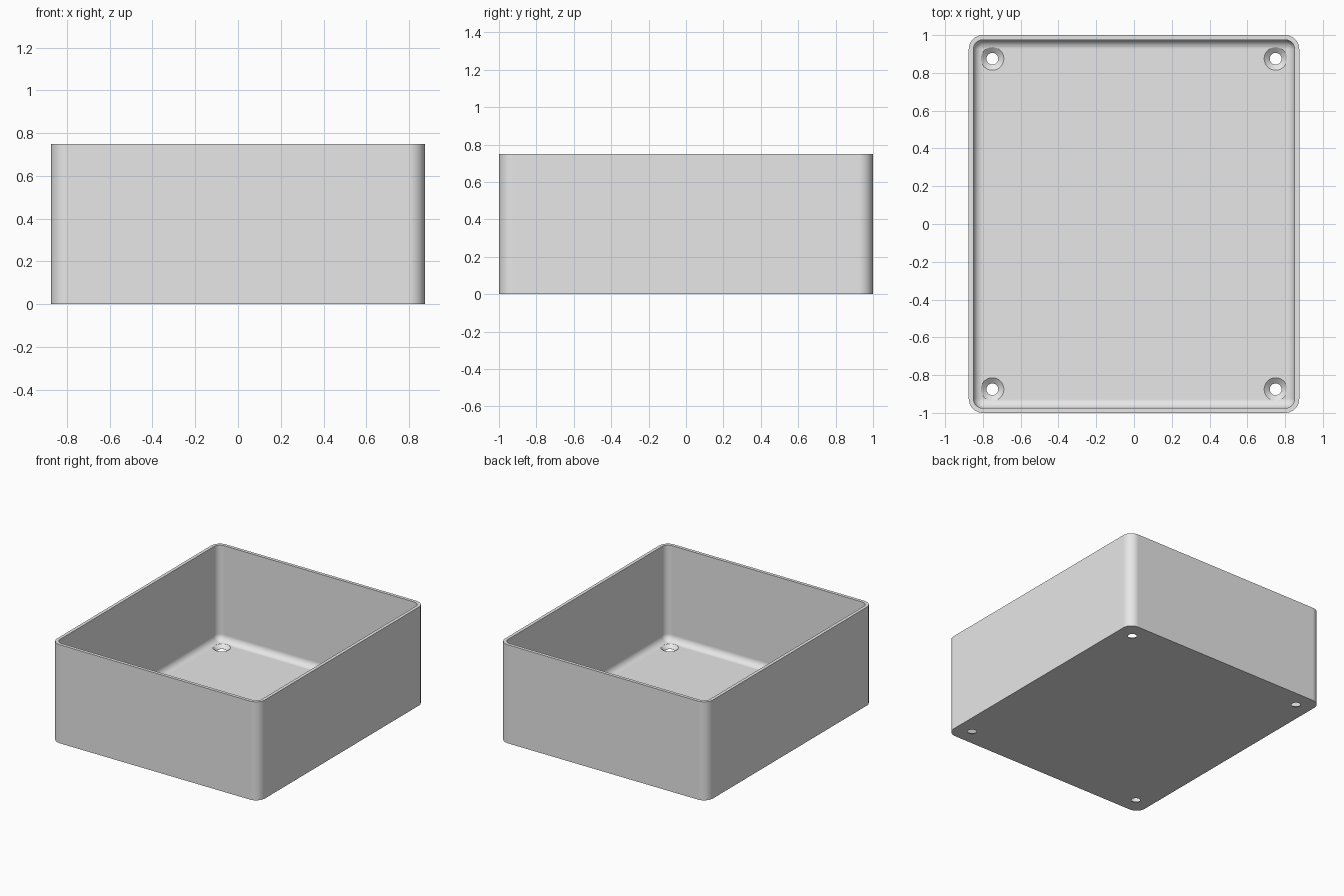
import bpy
import bmesh
import math

old = bpy.data.objects.get("Cube")
if old:
    bpy.data.objects.remove(old, do_unlink=True)

HALF_X, HALF_Y, HEIGHT = 0.875, 1.0, 0.75
WALL, FLOOR, CORNER = 0.025, 0.025, 0.075
FILLET = CORNER - WALL - 0.001
CORNER_STEPS, FILLET_STEPS = 10, 8

grey = bpy.data.materials.new("light grey")
grey.use_nodes = True
grey.diffuse_color = (0.8, 0.8, 0.8, 1)
grey.node_tree.nodes["Principled BSDF"].inputs["Base Color"].default_value = (0.8, 0.8, 0.8, 1)


def make_object(name, bm):
    bmesh.ops.recalc_face_normals(bm, faces=bm.faces)
    mesh = bpy.data.meshes.new(name)
    bm.to_mesh(mesh)
    bm.free()
    mesh.materials.append(grey)
    obj = bpy.data.objects.new(name, mesh)
    bpy.context.collection.objects.link(obj)
    return obj


def rounded_ring(bm, inset, z):
    """Rounded rectangle of vertices, offset inwards from the outer wall."""
    r = CORNER - inset
    verts = []
    for quarter, (sx, sy) in enumerate([(1, 1), (-1, 1), (-1, -1), (1, -1)]):
        cx, cy = sx * (HALF_X - CORNER), sy * (HALF_Y - CORNER)
        for i in range(CORNER_STEPS + 1):
            a = (quarter + i / CORNER_STEPS) * math.pi / 2
            verts.append(bm.verts.new((cx + r * math.cos(a), cy + r * math.sin(a), z)))
    return verts


def loft(bm, rings):
    """Bridge successive rings and cap both ends."""
    for low, high in zip(rings, rings[1:]):
        n = len(low)
        for i in range(n):
            j = (i + 1) % n
            bm.faces.new((low[i], low[j], high[j], high[i]))
    bm.faces.new(rings[0])
    bm.faces.new(rings[-1])


# Open box: outer wall, rim, inner wall, then a fillet down to the floor
profile = [(0, 0), (0, HEIGHT), (WALL, HEIGHT)]
for i in range(FILLET_STEPS + 1):
    a = i / FILLET_STEPS * math.pi / 2
    profile.append((WALL + FILLET * (1 - math.cos(a)), FLOOR + FILLET * (1 - math.sin(a))))
bm = bmesh.new()
loft(bm, [rounded_ring(bm, inset, z) for inset, z in profile])
box = make_object("open_box", bm)

# Countersunk screw holes: one cutter turned from a profile at each corner
bm = bmesh.new()
sides = 32
for sx in (-1, 1):
    for sy in (-1, 1):
        rings = []
        for r, z in [(0.031, -0.05), (0.031, 0.001), (0.061, FLOOR), (0.061, 0.12)]:
            rings.append([bm.verts.new((sx * 0.75 + r * math.cos(k * math.tau / sides),
                                        sy * 0.875 + r * math.sin(k * math.tau / sides), z))
                          for k in range(sides)])
        loft(bm, rings)
cutter = make_object("screw_hole_cutter", bm)
cutter.hide_render = True

cut = box.modifiers.new("screw_holes", "BOOLEAN")
cut.operation = "DIFFERENCE"
cut.solver = "EXACT"
cut.object = cutter

bpy.ops.object.select_all(action="DESELECT")
box.select_set(True)
bpy.context.view_layer.objects.active = box
bpy.ops.object.modifier_apply(modifier=cut.name)
bpy.data.objects.remove(cutter, do_unlink=True)

# Smooth rounded corners and fillet while rims stay crisp
bpy.ops.object.shade_smooth_by_angle(angle=math.radians(30))
weighted = box.modifiers.new("flat_walls", "WEIGHTED_NORMAL")
weighted.keep_sharp = True
